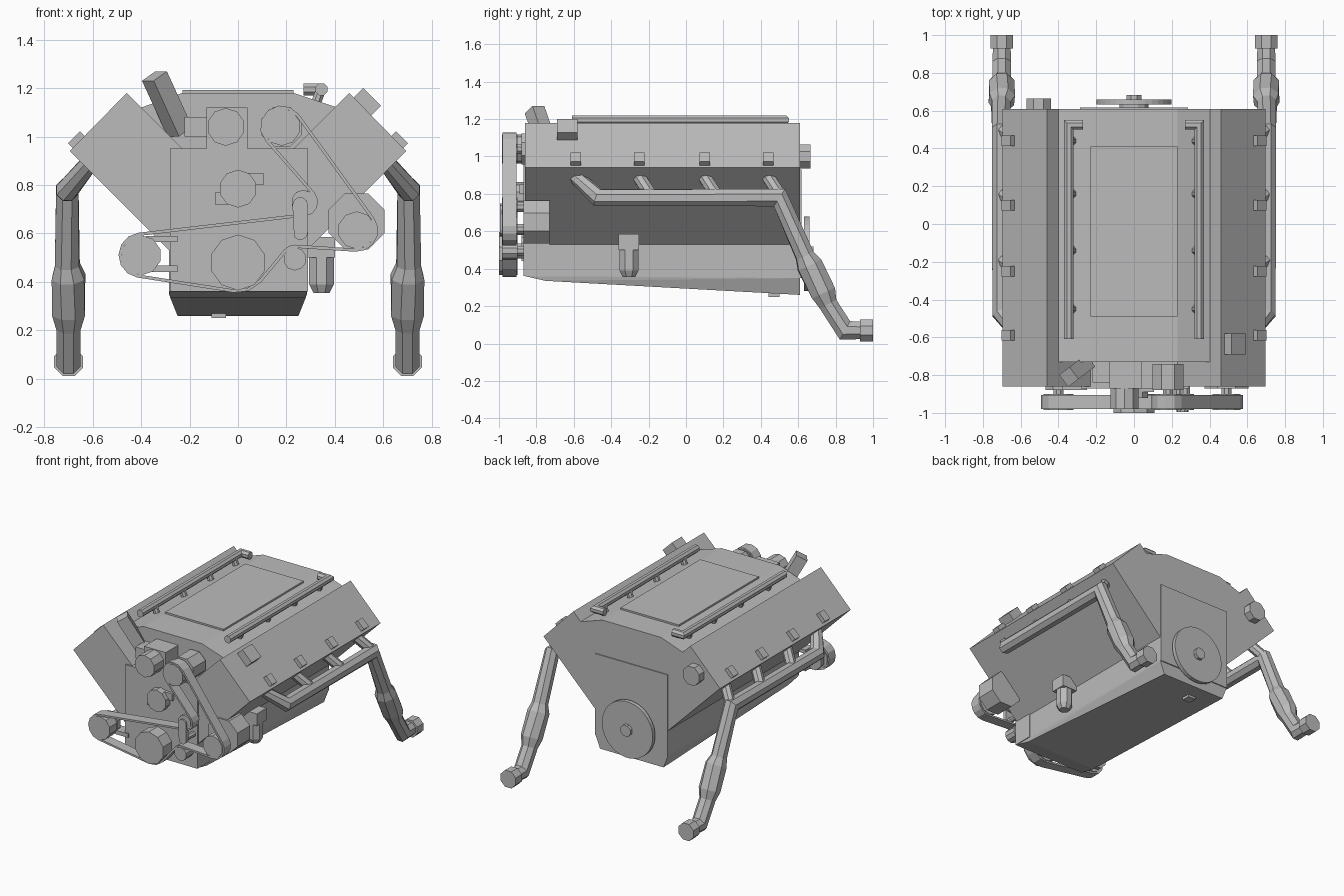
import bpy, bmesh, math
from mathutils import Vector

cube = bpy.data.objects.get("Cube")
if cube:
    bpy.data.objects.remove(cube, do_unlink=True)

# Single bare metal colour
metal = bpy.data.materials.new("cast_grey")
metal.use_nodes = True
GREY = (0.5, 0.5, 0.5, 1)
metal.diffuse_color = GREY
metal.node_tree.nodes["Principled BSDF"].inputs["Base Color"].default_value = GREY


def finish(name, bm):
    bmesh.ops.recalc_face_normals(bm, faces=bm.faces)
    mesh = bpy.data.meshes.new(name)
    bm.to_mesh(mesh)
    bm.free()
    mesh.materials.append(metal)
    obj = bpy.data.objects.new(name, mesh)
    bpy.context.collection.objects.link(obj)
    return obj


def prism(name, profile, y0, y1):
    """Extrude an (x, z) outline along y."""
    bm = bmesh.new()
    face = bm.faces.new([bm.verts.new((x, y0, z)) for x, z in profile])
    out = bmesh.ops.extrude_face_region(bm, geom=[face])
    moved = [v for v in out["geom"] if isinstance(v, bmesh.types.BMVert)]
    bmesh.ops.translate(bm, verts=moved, vec=(0, y1 - y0, 0))
    return finish(name, bm)


def box(name, x0, x1, y0, y1, z0, z1):
    return prism(name, [(x0, z0), (x1, z0), (x1, z1), (x0, z1)], y0, y1)


def disc(name, x, z, r, y0, y1, n=10):
    ring = [math.tau * (i + 0.5) / n for i in range(n)]
    return prism(name, [(x + r * math.cos(a), z + r * math.sin(a)) for a in ring], y0, y1)


def tilted(name, s, x, z, half, depth, y0, y1):
    """Block standing on the sloping outer face of a cylinder head."""
    d = Vector((s, 1)).normalized()
    t = Vector((s, -1)).normalized() * half
    c = Vector((s * x, z))
    low, high = c - d * 0.02, c + d * depth
    return prism(name, [low - t, low + t, high + t, high - t], y0, y1)


def tube(name, points, radii, n=8):
    """Sweep an n-gon along a path with a radius at each point."""
    bm = bmesh.new()
    pts = [Vector(p) for p in points]
    last = len(pts) - 1
    rings = []
    for i, p in enumerate(pts):
        a = (p - pts[max(i - 1, 0)]).normalized()
        b = (pts[min(i + 1, last)] - p).normalized()
        t = (a + b).normalized()
        stretch = 1 / max(0.6, t.dot(b if i < last else a))
        side = t.cross(Vector((0, 0, 1)))
        side = side.normalized() if side.length > 0.01 else Vector((1, 0, 0))
        up = side.cross(t)
        bend = (b - a) - t * (b - a).dot(t)
        ring = []
        for k in range(n):
            ang = math.tau * (k + 0.5) / n
            off = (side * math.cos(ang) + up * math.sin(ang)) * radii[i]
            if bend.length > 0.01 and 0 < i < last:
                m = bend.normalized()
                off += m * off.dot(m) * (stretch - 1)
            ring.append(bm.verts.new(p + off))
        rings.append(ring)
    for r0, r1 in zip(rings, rings[1:]):
        for k in range(n):
            bm.faces.new((r0[k], r0[(k + 1) % n], r1[(k + 1) % n], r1[k]))
    bm.faces.new(rings[0])
    bm.faces.new(rings[-1])
    return finish(name, bm)


def hull(name, points):
    bm = bmesh.new()
    for p in points:
        bm.verts.new(p)
    bmesh.ops.convex_hull(bm, input=bm.verts)
    bmesh.ops.dissolve_limit(bm, angle_limit=0.02, verts=bm.verts, edges=bm.edges)
    return finish(name, bm)


FRONT, BACK = -0.86, 0.61

# Crankcase, oil pan and intake
prism("crankcase", [(-.285, .5), (.285, .5), (.285, .9), (.2, .95), (-.2, .95), (-.285, .9)], FRONT, BACK)
pan = []
for s in (-1, 1):
    pan += [(s * .285, y, z) for y, z in ((FRONT, .53), (BACK, .53), (FRONT, .36), (BACK, .35))]
    pan += [(s * .28, -.75, .335), (s * .25, BACK, .26)]
hull("oil_pan", pan)
box("drain_plug", -.11, -.05, .44, .5, .25, .28)
prism("intake_manifold", [(-.22, .93), (.22, .93), (.41, 1.12), (.23, 1.18), (-.23, 1.18), (-.4, 1.12)], -.73, BACK)
box("intake_lid", -.23, .23, -.49, .41, 1.17, 1.192)

# Timing cover with raised neck, rear plate
prism("timing_cover", [(-.28, .36), (.29, .36), (.29, .95), (.04, .95), (.04, 1.12),
                       (-.13, 1.12), (-.13, .95), (-.28, .95)], -.87, -.73)
box("rear_plate", -.285, .285, .6, .617, .35, .93)

# Cylinder heads, exhausts and fuel rails on both banks
PORTS = (-.59, -.25, .1, .44)
for s, side in ((1, "left"), (-1, "right")):
    prism(side + "_head", [(s * .46, 1.18), (s * .695, .94), (s * .285, .53), (s * .2, .92)], FRONT, BACK)
    for y in PORTS:
        tilted(side + "_cover_bolt", s, .66, .98, .035, .025, y - .028, y + .028)
        if y > PORTS[0]:
            tube(side + "_exhaust_port", [(s * .59, y - .02, .92), (s * .71, y + .07, .78)], [.036] * 2)
    path = [(.59, -.62, .92), (.705, -.47, .78), (.705, .5, .78), (.705, .635, .47), (.7, .66, .42),
            (.7, .735, .27), (.7, .76, .21), (.7, .85, .07), (.7, .94, .07)]
    tube(side + "_exhaust", [(s * x, y, z) for x, y, z in path],
         [.036, .048, .05, .054, .073, .073, .054, .054, .05])
    tube(side + "_exhaust_tip", [(s * .7, .93, .07), (s * .7, 1, .07)], [.064] * 2)
    tube(side + "_fuel_rail", [(s * .345, -.61, 1.195), (s * .345, .525, 1.195), (s * .27, .525, 1.195)], [.027] * 3)
    for y in (-.45, -.14, .16, .44):
        tube(side + "_injector", [(s * .345, y, 1.2), (s * .315, y, 1.12)], [.022] * 2)

# Filler cap, breather, dipstick tube and coolant outlet
tilted("filler_cap", 1, .515, 1.125, .052, .055, -.69, -.58)
disc("rear_breather", -.505, 1.0, .07, .6, .665, 8)
tube("filler_tube", [(-.24, -.73, 1.02), (-.345, -.81, 1.25)], [.056] * 2, 4)
box("coolant_outlet", -.22, -.12, -.84, -.72, 1.0, 1.08)

# Oil filter
box("filter_mount", .27, .4, -.36, -.25, .5, .585)
tube("oil_filter", [(.345, -.305, .52), (.345, -.305, .39), (.345, -.305, .355)], [.055, .055, .036])

# Flywheel
disc("flywheel_shaft", 0, .48, .08, .6, .64, 12)
disc("flywheel", 0, .48, .2, .632, .66, 32)
disc("flywheel_hub", 0, .48, .042, .65, .682, 8)

# Accessory bodies behind the pulleys
disc("alternator", .49, .65, .125, -.87, -.73, 8)
disc("steering_pump", .18, 1.04, .09, -.88, -.74, 8)
disc("compressor", -.4, .51, .075, -.88, -.85, 8)
box("compressor_upper_bracket", -.38, -.25, -.88, -.8, .565, .59)
box("compressor_lower_bracket", -.38, -.25, -.88, -.8, .44, .468)
box("pump_upper_inlet", .02, .105, -.89, -.86, .8, .85)
box("pump_lower_inlet", -.095, -.01, -.89, -.86, .72, .77)
disc("water_pump", 0, .785, .078, -.92, -.86)
disc("thermostat_housing", -.05, 1.04, .078, -.98, -.86)
tensioner = [(.257 + .032 * math.cos(a), (.718 if a < 3.2 else .605) + .032 * math.sin(a))
             for a in [math.pi * k / 5 for k in range(6)] + [math.pi * (1.01 + k / 5) for k in range(6)]]
prism("tensioner_arm", tensioner, -.995, -.972)
tube("tensioner_post", [(.257, -.98, .6), (.257, -.85, .6)], [.02] * 2)

# Pulleys: x, z, radius, belt travel (1 = anticlockwise)
PULLEYS = [("compressor", -.4, .51, .083, -1), ("upper_idler", .27, .73, .05, 1),
           ("steering_pump", .18, 1.04, .078, -1), ("alternator", .49, .613, .078, -1),
           ("lower_idler", .235, .495, .048, 1), ("crank", 0, .48, .115, -1)]
for name, x, z, r, turn in PULLEYS:
    disc(name + "_pulley", x, z, r, -.985 if name != "crank" else -1, -.9)
    disc(name + "_spindle", x, z, .028, -.91, -.84, 8)

# Serpentine belt following the tangents between pulleys
count = len(PULLEYS)
headings = []
for i in range(count):
    _, x0, z0, r0, s0 = PULLEYS[i]
    _, x1, z1, r1, s1 = PULLEYS[(i + 1) % count]
    k = s0 * (r0 + .004) - s1 * (r1 + .004)
    headings.append(math.atan2(z1 - z0, x1 - x0) + math.asin(k / math.hypot(x1 - x0, z1 - z0)))
loop = []
for i, (_, x, z, r, s) in enumerate(PULLEYS):
    start = headings[i - 1]
    sweep = ((headings[i] - start) * s) % math.tau
    steps = max(2, round(sweep / .5))
    for j in range(steps + 1):
        a = start + s * sweep * j / steps - s * math.pi / 2
        loop.append((x + (r + .004) * math.cos(a), z + (r + .004) * math.sin(a)))
bm = bmesh.new()
front = [bm.verts.new((x, -.98, z)) for x, z in loop]
rear = [bm.verts.new((x, -.905, z)) for x, z in loop]
for i in range(len(loop)):
    j = (i + 1) % len(loop)
    bm.faces.new((front[i], front[j], rear[j], rear[i]))
belt = finish("drive_belt", bm)
solid = belt.modifiers.new("thickness", "SOLIDIFY")
solid.thickness = .013
solid.offset = 0
